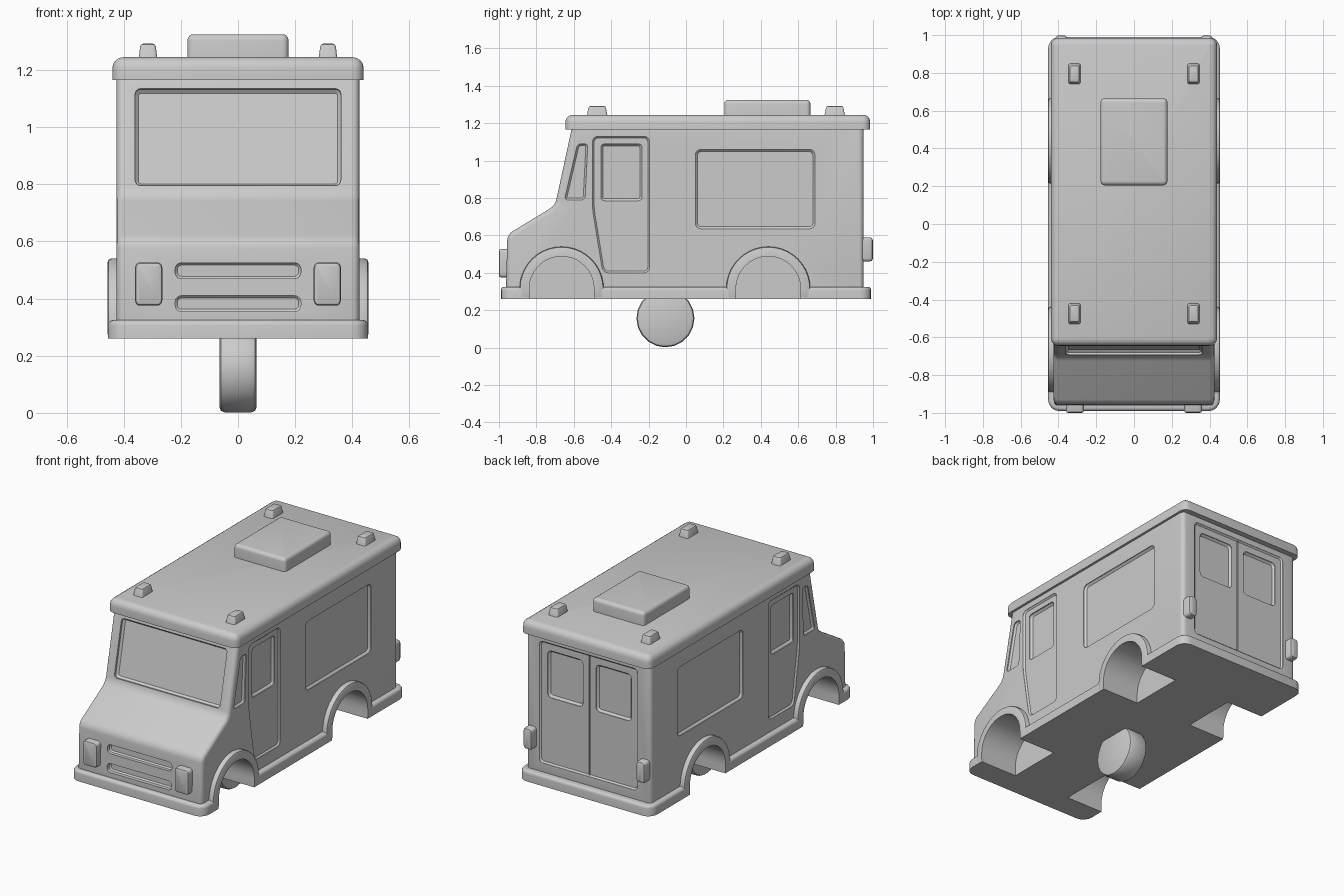
import bpy, bmesh, math
from mathutils import Vector

cube = bpy.data.objects.get("Cube")
if cube:
    bpy.data.objects.remove(cube, do_unlink=True)

paint = bpy.data.materials.new("plain_grey")
paint.use_nodes = True
paint.diffuse_color = (0.6, 0.6, 0.6, 1)
paint.node_tree.nodes["Principled BSDF"].inputs["Base Color"].default_value = (0.6, 0.6, 0.6, 1)

# Frames: origin, u axis, v axis, depth axis
X, Y, Z, O = Vector((1, 0, 0)), Vector((0, 1, 0)), Vector((0, 0, 1)), Vector((0, 0, 0))
FRONT, BACK, UP = (O, X, Z, -Y), (O, X, Z, Y), (O, X, Y, Z)
SIDES = {"left": (O, Y, Z, X), "right": (O, Y, Z, -X)}
LEAN = 0.215
WINDSHIELD = (Vector((0, -0.863, 0)), X, Z + LEAN * Y, (LEAN * Z - Y).normalized())


def rect(u0, u1, v0, v1):
    return [(u0, v0), (u1, v0), (u1, v1), (u0, v1)]


def arch(y, radius, floor, steps=20):
    """Half circle on straight legs."""
    arc = [(y + radius * math.cos(math.pi * i / steps),
            0.315 + radius * math.sin(math.pi * i / steps)) for i in range(steps + 1)]
    return [(y + radius, floor)] + arc + [(y - radius, floor)]


def prism(name, outline, d0, d1, frame, r=0, e=0, both=False, seg=4, taper=1):
    """Extrude an outline, rounding its corners by r and its end rim by e."""
    origin, u, v, n = frame
    bm = bmesh.new()
    cu = sum(p[0] for p in outline) / len(outline)
    cv = sum(p[1] for p in outline) / len(outline)
    near = [bm.verts.new(origin + a * u + b * v + d0 * n) for a, b in outline]
    far = [bm.verts.new(origin + (cu + (a - cu) * taper) * u
                        + (cv + (b - cv) * taper) * v + d1 * n) for a, b in outline]
    bm.faces.new(near)
    bm.faces.new(far)
    count = len(outline)
    for i in range(count):
        j = (i + 1) % count
        bm.faces.new((near[i], near[j], far[j], far[i]))
    bmesh.ops.recalc_face_normals(bm, faces=bm.faces)

    def depth(vert):
        return (vert.co - origin).dot(n)

    def rim(d):
        return [x for x in bm.edges if all(abs(depth(w) - d) < 1e-4 for w in x.verts)]

    if r:
        edges = [x for x in bm.edges if abs(depth(x.verts[0]) - depth(x.verts[1])) > 1e-4]
        bmesh.ops.bevel(bm, geom=edges, offset=r, segments=4, profile=0.5,
                        affect='EDGES', clamp_overlap=True)
    if e:
        edges = rim(d1) + (rim(d0) if both else [])
        bmesh.ops.bevel(bm, geom=edges, offset=e, segments=seg, profile=0.5,
                        affect='EDGES', clamp_overlap=True)
    bmesh.ops.recalc_face_normals(bm, faces=bm.faces)
    mesh = bpy.data.meshes.new(name)
    bm.to_mesh(mesh)
    bm.free()
    mesh.materials.append(paint)
    obj = bpy.data.objects.new(name, mesh)
    bpy.context.collection.objects.link(obj)
    return obj


def cut(target, cutter, keep=False):
    cutter.hide_render = True
    mod = target.modifiers.new("cut", 'BOOLEAN')
    mod.operation, mod.solver, mod.object = 'DIFFERENCE', 'EXACT', cutter
    bpy.context.view_layer.objects.active = target
    bpy.ops.object.modifier_apply(modifier=mod.name)
    if not keep:
        bpy.data.objects.remove(cutter, do_unlink=True)


def recess(outline, surface, deep, frame, r, e):
    cut(body, prism("cutter", outline, surface + 0.08, surface - deep, frame, r, e, seg=1))


parts = []

# Body shell, skirt and roof
profile = [(-0.963, 0.29), (-0.955, 0.605), (-0.70, 0.76), (-0.605, 1.2), (0.95, 1.2), (0.95, 0.29)]
body = prism("body", profile, -0.425, 0.425, SIDES["left"], 0.03, 0.025, both=True)
skirt = prism("skirt", rect(-0.455, 0.455, -0.99, 0.99), 0.26, 0.325, UP, 0.06, 0.018)
roof = prism("roof", rect(-0.44, 0.44, -0.645, 0.985), 1.165, 1.245, UP, 0.04, 0.04)
parts += [body, skirt, roof]

# Wheel wells and flared arches
for side, frame in SIDES.items():
    for place, y in (("front", -0.665), ("rear", 0.44)):
        well = prism("well", arch(y, 0.173, 0.1), 0.6, 0.2, frame)
        flare = prism(f"{place}_{side}_arch", arch(y, 0.225, 0.262), 0.40, 0.456, frame, e=0.012, seg=2)
        cut(body, well, keep=True)
        cut(skirt, well, keep=True)
        cut(flare, well)
        parts.append(flare)

# Side windows and doors
for frame in SIDES.values():
    recess(rect(0.05, 0.69, 0.635, 1.06), 0.425, 0.016, frame, 0.03, 0.012)
    recess([(-0.5, 1.13), (-0.5, 0.74), (-0.445, 0.40), (-0.195, 0.40), (-0.195, 1.13)],
           0.425, 0.01, frame, 0.03, 0.009)
    recess(rect(-0.455, -0.235, 0.785, 1.09), 0.425, 0.028, frame, 0.02, 0.012)
    recess([(-0.65, 0.79), (-0.54, 0.79), (-0.525, 1.09), (-0.58, 1.09)],
           0.425, 0.016, frame, 0.018, 0.01)

# Windshield and grille slots
recess(rect(-0.36, 0.36, 0.795, 1.135), 0, 0.025, WINDSHIELD, 0.02, 0.012)
for low, high in ((0.355, 0.41), (0.47, 0.525)):
    recess(rect(-0.22, 0.22, low, high), 0.955, 0.025, FRONT, 0.022, 0.008)

# Rear double doors
recess(rect(-0.335, 0.335, 0.38, 1.13), 0.95, 0.01, BACK, 0.025, 0.009)
recess(rect(-0.004, 0.004, 0.385, 1.125), 0.95, 0.02, BACK, 0, 0)
for s in (-1, 1):
    recess(rect(*sorted((s * 0.045, s * 0.285)), 0.79, 1.08), 0.95, 0.026, BACK, 0.025, 0.012)

# Lamps in mirrored pairs
for side, s in (("left", 1), ("right", -1)):
    head = rect(s * 0.3125 - 0.0475, s * 0.3125 + 0.0475, 0.375, 0.527)
    parts.append(prism(f"{side}_headlight", head, 0.93, 1.0, FRONT, 0.018, 0.012, seg=2))
    tail = rect(s * 0.385 - 0.03, s * 0.385 + 0.03, 0.46, 0.59)
    parts.append(prism(f"{side}_tail_lamp", tail, 0.93, 0.999, BACK, 0.018, 0.016, seg=2))
    for place, y in (("front", -0.475), ("rear", 0.795)):
        lamp = rect(s * 0.315 - 0.033, s * 0.315 + 0.033, y - 0.056, y + 0.056)
        parts.append(prism(f"{place}_{side}_roof_lamp", lamp, 1.235, 1.292, UP, 0.01, 0.01,
                           seg=2, taper=0.8))

# Roof vent box
parts.append(prism("roof_vent", rect(-0.177, 0.177, 0.205, 0.665), 1.235, 1.325, UP, 0.022, 0.025))

# Central wheel below the floor
disc = [(-0.11 + 0.155 * math.cos(math.tau * i / 20), 0.157 + 0.155 * math.sin(math.tau * i / 20))
        for i in range(20)]
parts.append(prism("wheel", disc, -0.065, 0.065, SIDES["left"], e=0.018, both=True, seg=2))

# Smooth rounded edges, crisp creases
bpy.ops.object.select_all(action='DESELECT')
for part in parts:
    part.select_set(True)
bpy.context.view_layer.objects.active = body
bpy.ops.object.shade_smooth_by_angle(angle=math.radians(32))
